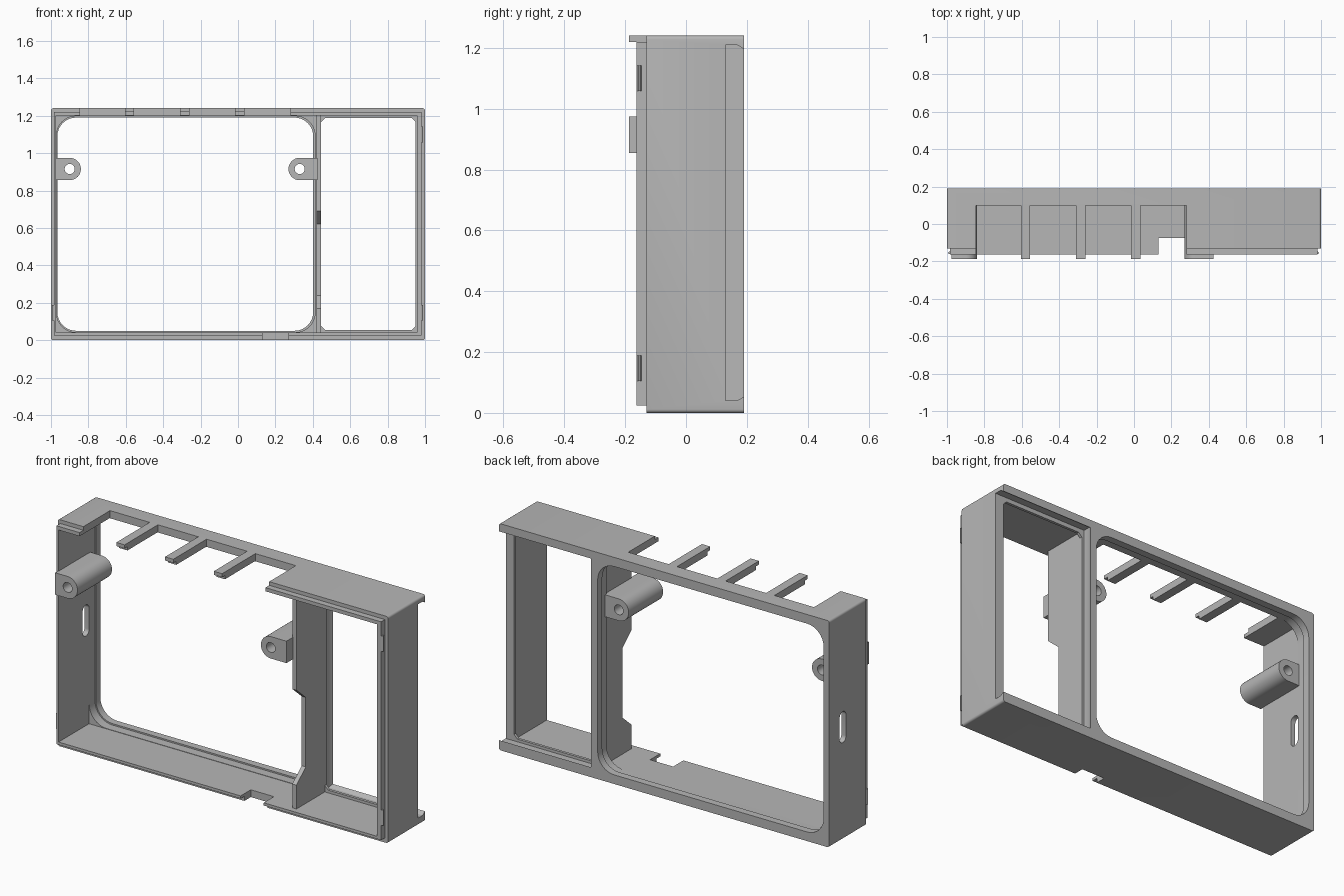
import bpy, bmesh, math

if "Cube" in bpy.data.objects:
    bpy.data.objects.remove(bpy.data.objects["Cube"])

grey = bpy.data.materials.new("plain_grey")
grey.use_nodes = True
COLOUR = (0.47, 0.47, 0.47, 1)
grey.diffuse_color = COLOUR
grey.node_tree.nodes["Principled BSDF"].inputs["Base Color"].default_value = COLOUR


def loft(name, rings):
    """Skin a closed solid through equal-length rings of 3D points."""
    bm = bmesh.new()
    loops = [[bm.verts.new(p) for p in ring] for ring in rings]
    n = len(loops[0])
    for a, b in zip(loops, loops[1:]):
        for i in range(n):
            j = (i + 1) % n
            bm.faces.new((a[i], a[j], b[j], b[i]))
    bm.faces.new(loops[0])
    bm.faces.new(loops[-1])
    bmesh.ops.recalc_face_normals(bm, faces=bm.faces)
    mesh = bpy.data.meshes.new(name)
    bm.to_mesh(mesh)
    bm.free()
    mesh.materials.append(grey)
    obj = bpy.data.objects.new(name, mesh)
    bpy.context.collection.objects.link(obj)
    return obj


def along_y(name, outline, y0, y1):
    return loft(name, [[(x, y, z) for x, z in outline] for y in (y0, y1)])


def along_x(name, outline, x0, x1):
    return loft(name, [[(x, y, z) for y, z in outline] for x in (x0, x1)])


def rect(a0, a1, b0, b1, r=0, steps=8):
    """Rectangle outline, optionally with rounded corners."""
    if not r:
        return [(a0, b0), (a1, b0), (a1, b1), (a0, b1)]
    pts = []
    for k, (a, b) in enumerate([(a1 - r, b1 - r), (a0 + r, b1 - r),
                                (a0 + r, b0 + r), (a1 - r, b0 + r)]):
        for s in range(steps + 1):
            t = (k + s / steps) * math.pi / 2
            pts.append((a + r * math.cos(t), b + r * math.sin(t)))
    return pts


def box(name, x0, x1, y0, y1, z0, z1):
    return along_y(name, rect(x0, x1, z0, z1), y0, y1)


def combine(obj, other, operation):
    mod = obj.modifiers.new("join", "BOOLEAN")
    mod.operation, mod.object, mod.solver = operation, other, "EXACT"
    bpy.context.view_layer.objects.active = obj
    bpy.ops.object.modifier_apply(modifier=mod.name)
    bpy.data.objects.remove(other)


def cut(obj, cutter):
    combine(obj, cutter, "DIFFERENCE")


parts = []
TOP = 1.24

# Outer shell with the stepped front lip
shell = along_y("case_shell", rect(-1, 1, 0, TOP, 0.012, 4), -0.13, 0.19)
combine(shell, box("lip", -0.985, 0.98, -0.163, 0.05, 0.025, 1.22), "UNION")
parts.append(shell)

# Main cavity and side bay, leaving the divider between them
cut(shell, box("cavity", -0.972, 0.42, -0.3, 0.10, 0.04, 1.2))
cut(shell, box("bay", 0.445, 0.957, -0.3, 0.115, 0.04, 1.2))
cut(shell, box("divider_front", 0.41, 0.45, -0.3, -0.13, 0.04, 1.2))

# Rounded display opening with a stepped rim, and the bay window
cut(shell, along_y("rim_step", rect(-0.971, 0.412, 0.042, 1.198, 0.105), 0.05, 0.15))
cut(shell, along_y("opening", rect(-0.966, 0.402, 0.05, 1.19, 0.1), 0.05, 0.3))
cut(shell, along_y("window", rect(0.445, 0.95, 0.055, 1.187, 0.02, 1), 0.05, 0.3))

# Undercut track for a lid sliding in from the side
track = [(0.13, 0.43, 0.04), (0.168, 0.43, 0.04), (0.2, 0.446, 0.06)]
cut(shell, loft("track", [[(x, y, z) for x, z in rect(x0, 1.2, z0, 1.25 - z0)]
                          for y, x0, z0 in track]))

# Large gap in the top wall and small notch in the bottom wall
cut(shell, box("top_gap", -0.845, 0.28, -0.3, 0.10, 1.1, 1.4))
cut(shell, box("bottom_notch", 0.13, 0.27, -0.3, -0.075, -0.1, 0.1))

# Cable slot in the side wall and the relieved edge of the divider
cut(shell, along_x("slot", rect(0.045, 0.1, 0.53, 0.7, 0.027), -1.1, -0.9))
cut(shell, along_x("relief", [(-0.25, 0.17), (-0.13, 0.17), (-0.05, 0.24),
                              (-0.05, 0.62), (-0.13, 0.69), (-0.25, 0.69)], 0.405, 0.46))

# Stepped fingers across the top gap
FINGER = [(0.11, 1.2), (-0.163, 1.2), (-0.163, 1.22),
          (-0.188, 1.22), (-0.188, TOP), (0.11, TOP)]
for i, x in enumerate((-0.58, -0.285, 0.01)):
    parts.append(along_x(f"top_finger_{i + 1}", FINGER, x - 0.025, x + 0.025))

# Screw posts, flat towards the wall they grow from
POST_Z, POST_R = 0.915, 0.06
for name, x, wall, side in (("right_post", -0.9, -0.975, 1), ("left_post", 0.33, 0.425, -1)):
    arc = [(x + side * POST_R * math.cos(t), POST_Z + POST_R * math.sin(t))
           for t in (math.pi * (k / 16 - 0.5) for k in range(17))]
    outline = [(wall, POST_Z - POST_R)] + arc + [(wall, POST_Z + POST_R)]
    post = along_y(name, outline, -0.188, 0.11)
    cut(post, along_y("hole", rect(x - 0.027, x + 0.027, POST_Z - 0.027,
                                   POST_Z + 0.027, 0.0269, 6), -0.3, 0.3))
    parts.append(post)

# Snap bumps on the lip
for name, x, side, z in (("left_snap_low", 0.98, 1, 0.147), ("left_snap_high", 0.98, 1, 1.1),
                         ("right_snap_low", -0.985, -1, 0.147)):
    wedge = [(-0.163, 0), (-0.156, 0.011), (-0.152, 0.011), (-0.145, 0)]
    parts.append(loft(name, [[(x + side * (d - 0.002), y, h) for y, d in wedge]
                             for h in (z - 0.042, z + 0.042)]))

# Smooth the curved faces, keep the edges sharp
bpy.ops.object.select_all(action="DESELECT")
for part in parts:
    part.select_set(True)
bpy.context.view_layer.objects.active = shell
bpy.ops.object.shade_smooth_by_angle(angle=math.radians(30))
